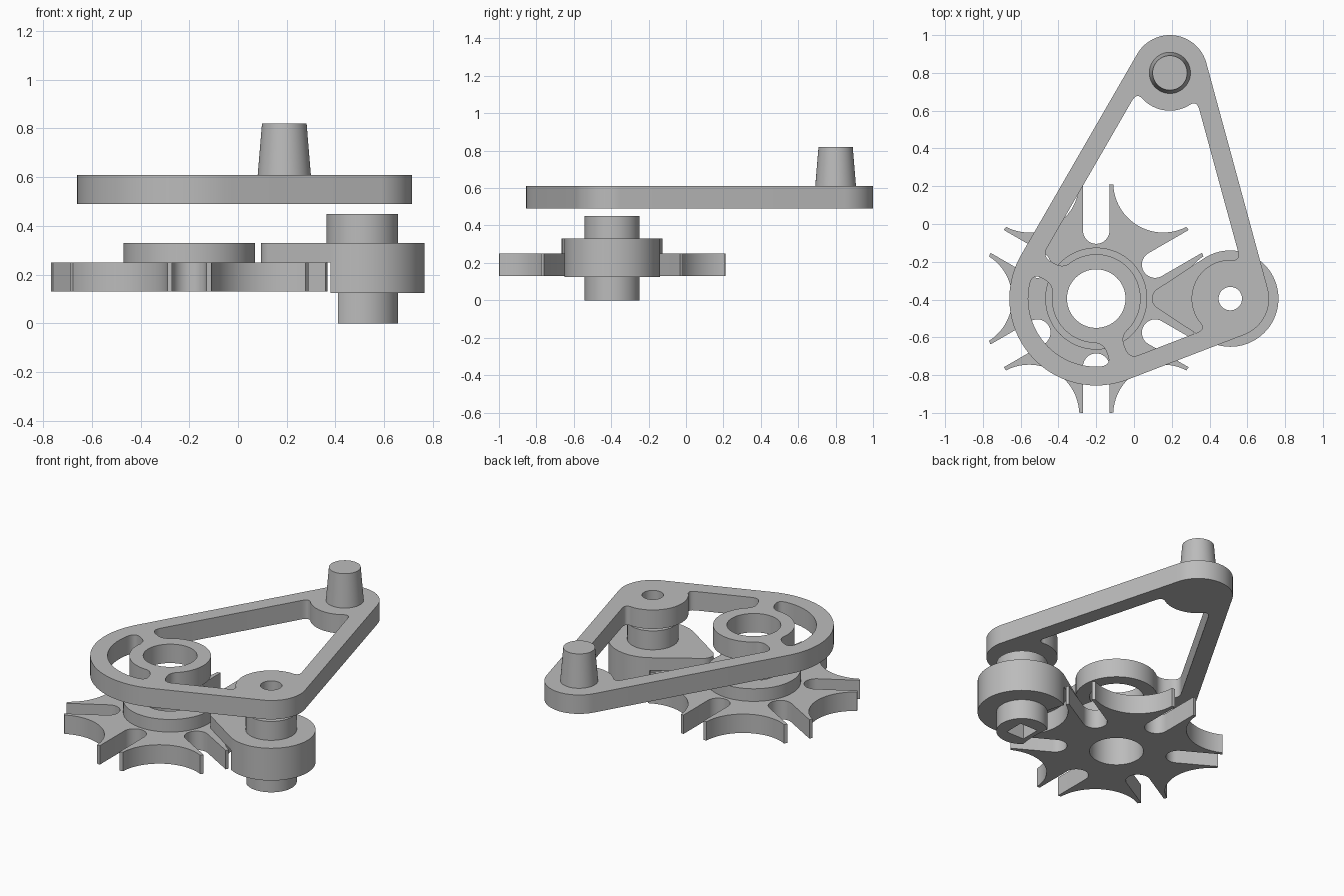
import bpy, bmesh
from math import pi, sin, cos, asin, acos, radians
from mathutils import Vector
from mathutils.geometry import convex_hull_2d

if "Cube" in bpy.data.objects:
    bpy.data.objects.remove(bpy.data.objects["Cube"])

metal = bpy.data.materials.new("plain_grey")
metal.use_nodes = True
metal.diffuse_color = (0.5, 0.5, 0.5, 1)
metal.node_tree.nodes["Principled BSDF"].inputs["Base Color"].default_value = (0.5, 0.5, 0.5, 1)

WHEEL = Vector((-0.2, -0.395))
CRANK = Vector((0.51, -0.395))
PIVOT = Vector((0.19, 0.8))


def polar(angle, r):
    return Vector((cos(angle), sin(angle))) * r


def arc(center, r, start, end, n):
    return [center + polar(start + (end - start) * i / n, r) for i in range(n + 1)]


def circle(center, r, n=80):
    return arc(center, r, 0, 2 * pi, n)[:-1]


def hull(*discs):
    pts = [p for c, r in discs for p in circle(c, r)]
    return [pts[i] for i in convex_hull_2d(pts)]


def prism(name, pts, z0, z1, top_scale=None):
    """Extrude a flat outline between two heights."""
    bm = bmesh.new()
    low = [bm.verts.new((p.x, p.y, z0)) for p in pts]
    mid = sum(pts, Vector((0, 0))) / len(pts)
    ends = [mid + (p - mid) * (top_scale or 1) for p in pts]
    high = [bm.verts.new((p.x, p.y, z1)) for p in ends]
    bm.faces.new(low[::-1])
    bm.faces.new(high)
    for i in range(len(pts)):
        j = (i + 1) % len(pts)
        bm.faces.new((low[i], low[j], high[j], high[i]))
    bmesh.ops.recalc_face_normals(bm, faces=bm.faces)
    mesh = bpy.data.meshes.new(name)
    bm.to_mesh(mesh)
    bm.free()
    mesh.materials.append(metal)
    ob = bpy.data.objects.new(name, mesh)
    bpy.context.collection.objects.link(ob)
    return ob


def combine(ob, other, operation="DIFFERENCE"):
    """Apply a boolean and discard the second object."""
    mod = ob.modifiers.new("cut", "BOOLEAN")
    mod.operation, mod.solver, mod.object = operation, "EXACT", other
    bpy.context.view_layer.objects.active = ob
    bpy.ops.object.modifier_apply(modifier=mod.name)
    bpy.data.objects.remove(other)
    return ob


def bore(ob, center, r):
    return combine(ob, prism("bore", circle(center, r), -1, 2))


def trim(path, d):
    while (path[1] - path[0]).length < d:
        d -= (path[1] - path[0]).length
        path = path[1:]
    return [path[0] + (path[1] - path[0]).normalized() * d] + path[1:]


def round_corners(ring, d):
    n = len(ring)
    corners = [ring[i] for i in range(n)
               if (ring[i] - ring[i - 1]).angle(ring[(i + 1) % n] - ring[i]) > radians(25)]
    for c in corners:
        i = ring.index(c)
        path = trim(ring[i:] + ring[:i] + [c], d)
        path = trim(path[::-1], d)[::-1]
        a, b = path[-1], path[0]
        blend = [a * (1 - t) ** 2 + c * 2 * t * (1 - t) + b * t * t
                 for t in (k / 10 for k in range(1, 10))]
        ring = path + blend
    return ring


# Slotted wheel: six slots alternating with concave locking arcs
outer, half_slot, reach, lock_r = 0.61, 0.07, 0.71, 0.265
phi = acos((reach ** 2 + outer ** 2 - lock_r ** 2) / (2 * reach * outer))
beta = asin(outer * sin(phi) / lock_r)
tip = (outer ** 2 - half_slot ** 2) ** 0.5
outline = []
for k in range(6):
    a = radians(30 + 60 * k)
    u, v = polar(a, 1), polar(a + pi / 2, 1)
    outline.append(WHEEL + u * tip - v * half_slot)
    outline += arc(WHEEL + u * 0.36, half_slot, a + 1.5 * pi, a + pi / 2, 20)
    outline.append(WHEEL + u * tip + v * half_slot)
    c = a + pi / 6
    outline += arc(WHEEL + polar(c, reach), lock_r, c + pi + beta, c + pi - beta, 28)
bore(prism("slotted_wheel", outline, 0.13, 0.25), WHEEL, 0.155)
bore(prism("wheel_collar", circle(WHEEL, 0.27), 0.25, 0.33), WHEEL, 0.155)

# Crank: lower half is relieved to clear the wheel, square hole through the middle
square = circle(CRANK, 0.088, 4)
square = [CRANK + polar(pi / 4 + i * pi / 2, 0.088) for i in range(4)]
crank_parts = [
    ("crank_shaft_end", circle(CRANK, 0.147), 0, 0.125),
    ("crank_locking_disc", circle(CRANK, 0.255), 0.125, 0.25),
    ("crank_arm", hull((CRANK, 0.255), (CRANK - Vector((0.355, 0)), 0.06)), 0.25, 0.33),
    ("crank_upper_boss", circle(CRANK, 0.147), 0.33, 0.45),
]
for name, pts, z0, z1 in crank_parts:
    part = prism(name, pts, z0, z1)
    combine(part, prism("square_hole", square, -1, 2))
    if z1 <= 0.25:
        bore(part, WHEEL, 0.62)
prism("crank_drive_pin", circle(CRANK - Vector((0.355, 0)), 0.06, 40), 0.14, 0.25)

# Frame plate: rounded triangle with boss rings left standing between the windows
sizes = [(PIVOT, 0.2), (WHEEL, 0.46), (CRANK, 0.205)]
rim = 0.1
plate = prism("frame_plate", hull(*sizes), 0.49, 0.61)
window = prism("window", hull(*[(c, r - rim) for c, r in sizes]), 0.4, 0.7)
for c, r in ((PIVOT, 0.2), (WHEEL, 0.235), (CRANK, 0.205)):
    bore(window, c, r)
for angle in (radians(150), radians(-69)):
    u, v = polar(angle, 0.6), polar(angle + pi / 2, 0.05)
    combine(window, prism("spoke", [WHEEL - v, WHEEL + u - v, WHEEL + u + v, WHEEL + v], 0, 1))

# Round the window corners, then cut the windows out
bm = bmesh.new()
bm.from_mesh(window.data)
bmesh.ops.remove_doubles(bm, verts=bm.verts, dist=0.002)
bmesh.ops.dissolve_limit(bm, angle_limit=0.001, verts=bm.verts, edges=bm.edges)
rings = [[v.co.xy for v in f.verts] for f in bm.faces if f.normal.z > 0.9]
bm.free()
bpy.data.objects.remove(window)
for ring in rings:
    combine(plate, prism("window_cut", round_corners(ring, 0.055), 0.4, 0.7))
bore(plate, WHEEL, 0.155)
bore(plate, CRANK, 0.062)

# Tapered handle post
prism("handle_post", circle(PIVOT, 0.109), 0.61, 0.82, 0.84)

# Smooth the curved walls, keep the rims sharp
for ob in bpy.context.scene.objects:
    if ob.type == "MESH":
        ob.select_set(True)
        bpy.context.view_layer.objects.active = ob
bpy.ops.object.shade_smooth_by_angle(angle=radians(30))
